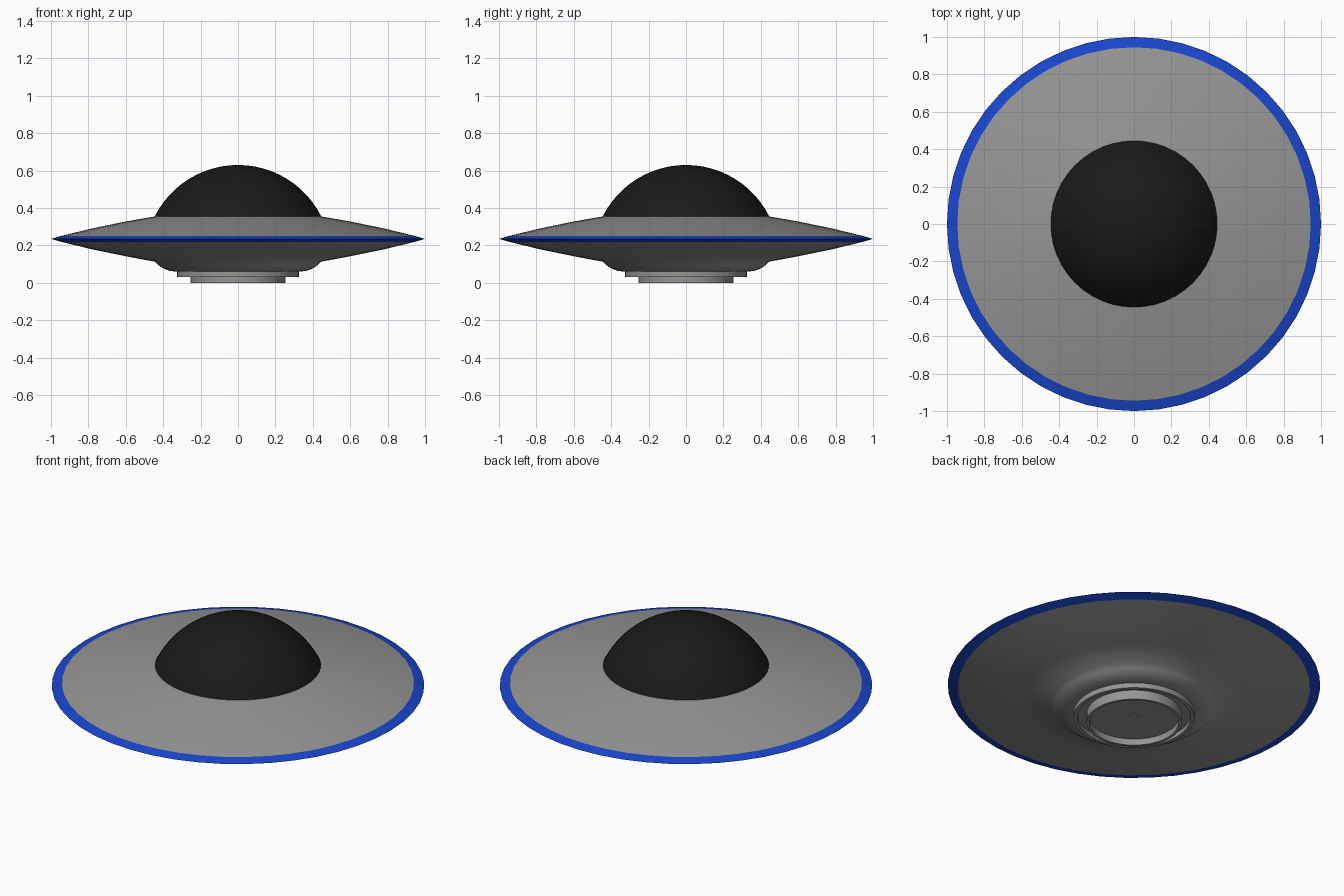
import bpy, bmesh
from math import pi, sin, cos, asin, radians

if "Cube" in bpy.data.objects:
    bpy.data.objects.remove(bpy.data.objects["Cube"])

SEGMENTS = 48


def material(name, colour):
    m = bpy.data.materials.new(name)
    m.diffuse_color = (*colour, 1)
    m.use_nodes = True
    m.node_tree.nodes["Principled BSDF"].inputs["Base Color"].default_value = m.diffuse_color
    return m


def lathe(name, profile, mat=None, sharp=25):
    """Spin an (r, z) profile around the z axis."""
    bm = bmesh.new()
    verts = [bm.verts.new((r, 0, z)) for r, z in profile]
    edges = [bm.edges.new(pair) for pair in zip(verts, verts[1:])]
    bmesh.ops.spin(bm, geom=verts + edges, cent=(0, 0, 0), axis=(0, 0, 1),
                   angle=2 * pi, steps=SEGMENTS, use_duplicate=False)
    bmesh.ops.remove_doubles(bm, verts=bm.verts, dist=1e-4)
    bmesh.ops.recalc_face_normals(bm, faces=bm.faces)
    # open shells: make the outermost face point away from the centre
    f = max(bm.faces, key=lambda q: q.calc_center_median().xy.length)
    c = f.calc_center_median()
    if f.normal.x * c.x + f.normal.y * c.y < 0:
        bmesh.ops.reverse_faces(bm, faces=bm.faces)
    mesh = bpy.data.meshes.new(name)
    bm.to_mesh(mesh)
    bm.free()
    ob = bpy.data.objects.new(name, mesh)
    bpy.context.collection.objects.link(ob)
    if mat:
        mesh.materials.append(mat)
    bpy.ops.object.select_all(action='DESELECT')
    ob.select_set(True)
    bpy.context.view_layer.objects.active = ob
    bpy.ops.object.shade_smooth_by_angle(angle=radians(sharp))
    return ob


black = material("dome_black", (0.01, 0.01, 0.01))
blue = material("rim_blue", (0.01, 0.06, 0.6))
grey = material("hull_grey", (0.3, 0.3, 0.3))

# Upper and lower hull shells
lathe("upper_hull", [(0.445, 0.355), (0.6, 0.328), (0.78, 0.291), (0.945, 0.251)], grey)
lathe("lower_hull", [(0.945, 0.219), (0.78, 0.179), (0.6, 0.142), (0.445, 0.113),
                     (0.425, 0.094), (0.4, 0.077), (0.37, 0.065), (0.335, 0.06),
                     (0.3, 0.06)], grey, 40)

# Blue band around the sharp rim
lathe("rim_band", [(0.945, 0.251), (1.0, 0.235), (0.945, 0.219)], blue)

# Dome: spherical cap
R, cz = 0.498, 0.132
a0 = asin(0.445 / R)
lathe("dome", [(R * sin(a0 * (1 - i / 12)), cz + R * cos(a0 * (1 - i / 12)))
               for i in range(13)], black)

# Stepped landing ring with recessed floors
lathe("base_rings", [(0.325, 0.06), (0.325, 0.03), (0.305, 0.03), (0.305, 0.055),
                     (0.255, 0.055), (0.255, 0.0), (0.24, 0.0), (0.24, 0.037),
                     (0.032, 0.037), (0.032, 0.034), (0, 0.034)], grey)
